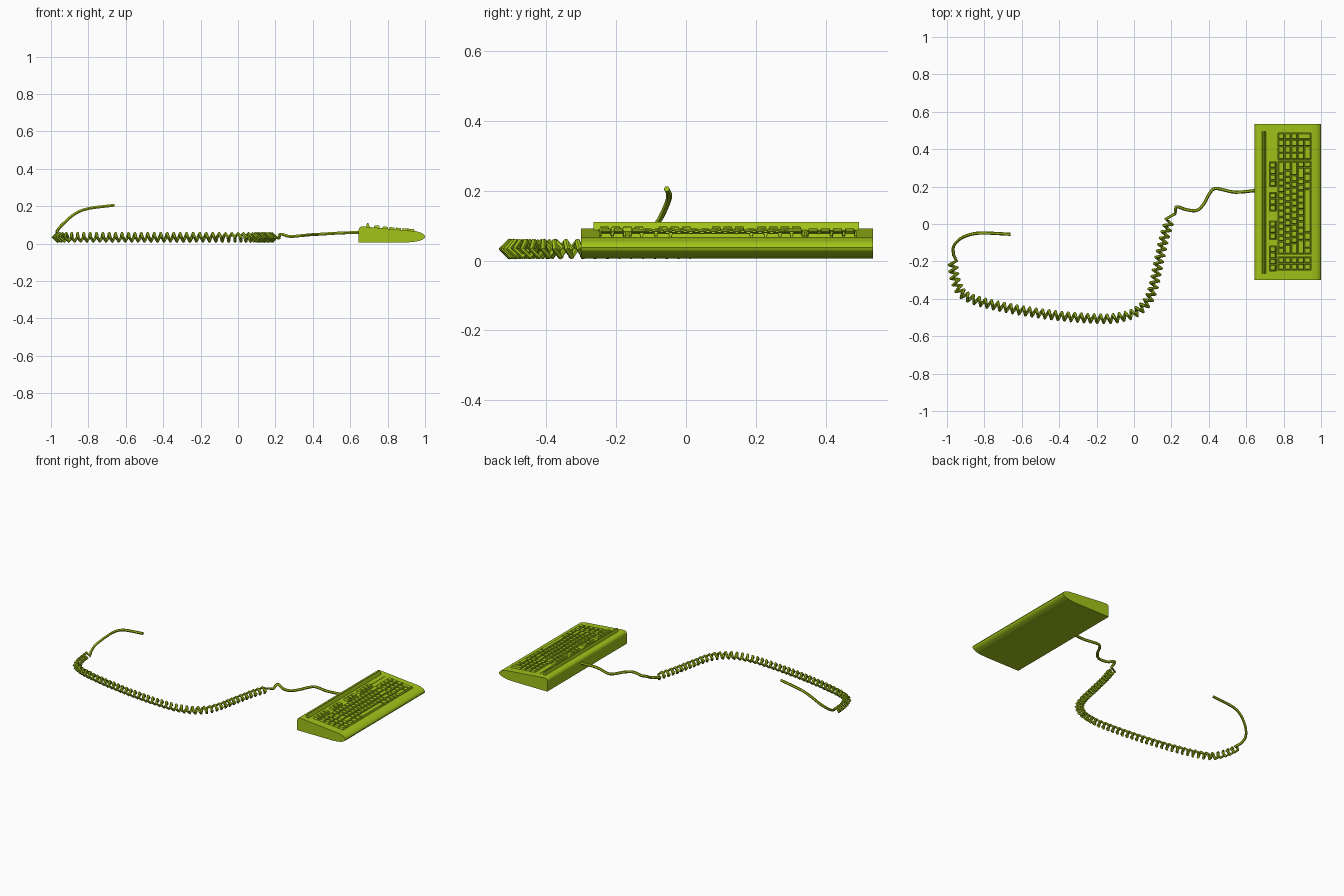
import bpy, bmesh, math
from mathutils import Vector

if "Cube" in bpy.data.objects:
    bpy.data.objects.remove(bpy.data.objects["Cube"])

mat = bpy.data.materials.new("lime_plastic")
mat.diffuse_color = (0.36, 0.55, 0.01, 1)
mat.use_nodes = True
mat.node_tree.nodes["Principled BSDF"].inputs["Base Color"].default_value = mat.diffuse_color


def make_object(name, bm):
    bmesh.ops.recalc_face_normals(bm, faces=bm.faces)
    me = bpy.data.meshes.new(name)
    bm.to_mesh(me)
    bm.free()
    me.materials.append(mat)
    ob = bpy.data.objects.new(name, me)
    bpy.context.collection.objects.link(ob)
    return ob


def extrude_y(bm, profile, y0, y1):
    """Extrude an (x, z) outline along y."""
    a = [bm.verts.new((x, y0, z)) for x, z in profile]
    b = [bm.verts.new((x, y1, z)) for x, z in profile]
    bm.faces.new(a)
    bm.faces.new(b[::-1])
    n = len(a)
    for i in range(n):
        bm.faces.new((a[i], a[(i + 1) % n], b[(i + 1) % n], b[i]))


def top(x):
    """Height of the sloping top deck."""
    return 0.091 - 0.09 * (x - 0.67)


# Case: side outline with rounded back edge and nose
case_profile = [(0.645, 0.006), (0.645, 0.075), (0.649, 0.084), (0.657, 0.090), (0.67, 0.091),
                (0.95, top(0.95)), (0.970, 0.061), (0.985, 0.055), (0.995, 0.047), (1.0, 0.037),
                (0.996, 0.028), (0.985, 0.020), (0.965, 0.013), (0.935, 0.008), (0.90, 0.006)]
bm = bmesh.new()
extrude_y(bm, case_profile, -0.30, 0.535)
case = make_object("keyboard_case", bm)

# Shallow wells around each block of keys
PX, PY = 0.035, 0.033
X0 = 0.770
groups = [(-0.25, 4), (-0.082, 3), (0.070, 3), (0.200, 4)]
wells = [(X0, X0 + 5 * PX, -0.248, -0.174),
         (X0, X0 + 5 * PX, -0.162, 0.337),
         (X0, X0 + 5 * PX, 0.345, 0.487)]
wells += [(0.725, 0.760, y, y + n * PY) for y, n in groups]
bm = bmesh.new()
for xa, xb, ya, yb in wells:
    xa, xb = xa - 0.001, xb + 0.001
    extrude_y(bm, [(xa, top(xa) - 0.01), (xb, top(xb) - 0.01), (xb, 0.15), (xa, 0.15)], ya, yb)
cutter = make_object("well_cutter", bm)
cutter.hide_render = True
cutter.hide_set(True)
mod = case.modifiers.new("wells", 'BOOLEAN')
mod.operation = 'DIFFERENCE'
mod.solver = 'EXACT'
mod.object = cutter
bpy.context.view_layer.objects.active = case
bpy.ops.object.modifier_apply(modifier="wells")
bpy.data.objects.remove(cutter)

# Raised ridge along the back of the deck
bm = bmesh.new()
extrude_y(bm, [(0.683, 0.085), (0.690, 0.110), (0.696, 0.110), (0.706, 0.085)], -0.265, 0.495)
make_object("back_ridge", bm)


def key(bm, x0, x1, y0, y1, rise=0.010):
    """Tapered key cap following the deck slope."""
    g, t = 0.002, 0.005
    rings = []
    for m, dz in ((g, -0.012), (g, 0.0), (t, rise)):
        rings.append([bm.verts.new((x, y, top(x) + dz)) for x, y in
                      ((x0 + m, y0 + m), (x1 - m, y0 + m), (x1 - m, y1 - m), (x0 + m, y1 - m))])
    bm.faces.new(rings[0])
    bm.faces.new(rings[-1])
    for a, b in zip(rings, rings[1:]):
        for i in range(4):
            j = (i + 1) % 4
            bm.faces.new((a[i], a[j], b[j], b[i]))


# Main typing keys: widths per row, 15 units each
rows = [[1] * 13 + [2],
        [1.5] + [1] * 12 + [1.5],
        [1.75] + [1] * 11 + [2.25],
        [2.25] + [1] * 10 + [1.75, 1],
        [1, 1.25, 1.25, 7, 1.25, 1.25, 1, 1]]
bm = bmesh.new()
for r, widths in enumerate(rows):
    y = -0.16
    for w in widths:
        key(bm, X0 + r * PX, X0 + (r + 1) * PX, y, y + w * PY)
        y += w * PY
make_object("main_keys", bm)

# Left pad: two columns
bm = bmesh.new()
for r in range(5):
    for c in range(2):
        key(bm, X0 + r * PX, X0 + (r + 1) * PX, -0.246 + c * 0.035, -0.211 + c * 0.035)
make_object("left_pad_keys", bm)

# Number pad with wide zero and tall enter key
bm = bmesh.new()
for r in range(5):
    for c in range(4):
        if (r, c) in ((4, 1), (4, 3)):
            continue
        dr = 2 if (r, c) == (3, 3) else 1
        dc = 2 if (r, c) == (4, 0) else 1
        y = 0.346 + c * 0.035
        key(bm, X0 + r * PX, X0 + (r + dr) * PX, y, y + dc * 0.035)
make_object("number_pad_keys", bm)

# Function keys in four groups
bm = bmesh.new()
for y, n in groups:
    for i in range(n):
        key(bm, 0.725, 0.760, y + i * PY, y + (i + 1) * PY, 0.012)
make_object("function_keys", bm)

# Indicator strip above the number pad
bm = bmesh.new()
extrude_y(bm, [(0.730, 0.08), (0.730, top(0.73) + 0.002), (0.738, top(0.738) + 0.002), (0.738, 0.08)],
          0.346, 0.485)
make_object("indicator_strip", bm)


def smooth_path(pts, n):
    """Catmull-Rom curve through the points."""
    P = [Vector(p) for p in pts]
    P = [2 * P[0] - P[1]] + P + [2 * P[-1] - P[-2]]
    out = []
    for i in range(1, len(P) - 2):
        a, b, c, d = P[i - 1:i + 3]
        for k in range(n):
            t = k / n
            out.append(0.5 * (2 * b + (c - a) * t + (2 * a - 5 * b + 4 * c - d) * t * t
                              + (3 * b - a - 3 * c + d) * t ** 3))
    return out + [P[-2]]


def coil(path, turns, radius, steps=4):
    """Helix with a few corners per turn wound round a flat path."""
    lengths = [0]
    for a, b in zip(path, path[1:]):
        lengths.append(lengths[-1] + (b - a).length)
    out, seg = [], 0
    total = turns * steps
    for i in range(total + 1):
        s = lengths[-1] * i / total
        while seg < len(path) - 2 and lengths[seg + 1] < s:
            seg += 1
        a, b = path[seg], path[seg + 1]
        tan = (b - a).normalized()
        p = a + tan * (s - lengths[seg])
        ang = 2 * math.pi * i / steps
        side = Vector((-tan.y, tan.x, 0))
        out.append(p + radius * (math.cos(ang) * side + math.sin(ang) * Vector((0, 0, 1))))
    return out


# Cable: raised free end, coiled middle, wavy lead into the case
free_end = smooth_path([(-0.66, -0.055, 0.205), (-0.80, -0.048, 0.187), (-0.87, -0.055, 0.160),
                        (-0.93, -0.08, 0.11), (-0.965, -0.12, 0.07), (-0.965, -0.165, 0.045)], 4)
Z = 0.033
coil_path = smooth_path([(x, y, Z) for x, y in
                         [(-0.970, -0.20), (-0.955, -0.30), (-0.90, -0.385), (-0.72, -0.44),
                          (-0.45, -0.485), (-0.20, -0.506), (-0.08, -0.50), (0.02, -0.465),
                          (0.09, -0.38), (0.135, -0.19), (0.16, -0.08), (0.19, 0.02)]], 12)
lead = smooth_path([(0.22, 0.055, 0.03), (0.228, 0.092, 0.05), (0.275, 0.078, 0.038), (0.335, 0.072, 0.042),
                    (0.375, 0.11, 0.046), (0.405, 0.165, 0.048), (0.44, 0.19, 0.05), (0.54, 0.17, 0.056),
                    (0.66, 0.18, 0.06)], 4)
points = free_end + coil(coil_path, 48, 0.021) + lead
cu = bpy.data.curves.new("coiled_cable", 'CURVE')
cu.dimensions = '3D'
cu.bevel_depth = 0.0085
cu.bevel_resolution = 1
cu.use_fill_caps = True
sp = cu.splines.new('POLY')
sp.points.add(len(points) - 1)
for q, p in zip(sp.points, points):
    q.co = (*p, 1)
    q.radius = 1
sp.use_smooth = False
cu.materials.append(mat)
bpy.context.collection.objects.link(bpy.data.objects.new("coiled_cable", cu))
